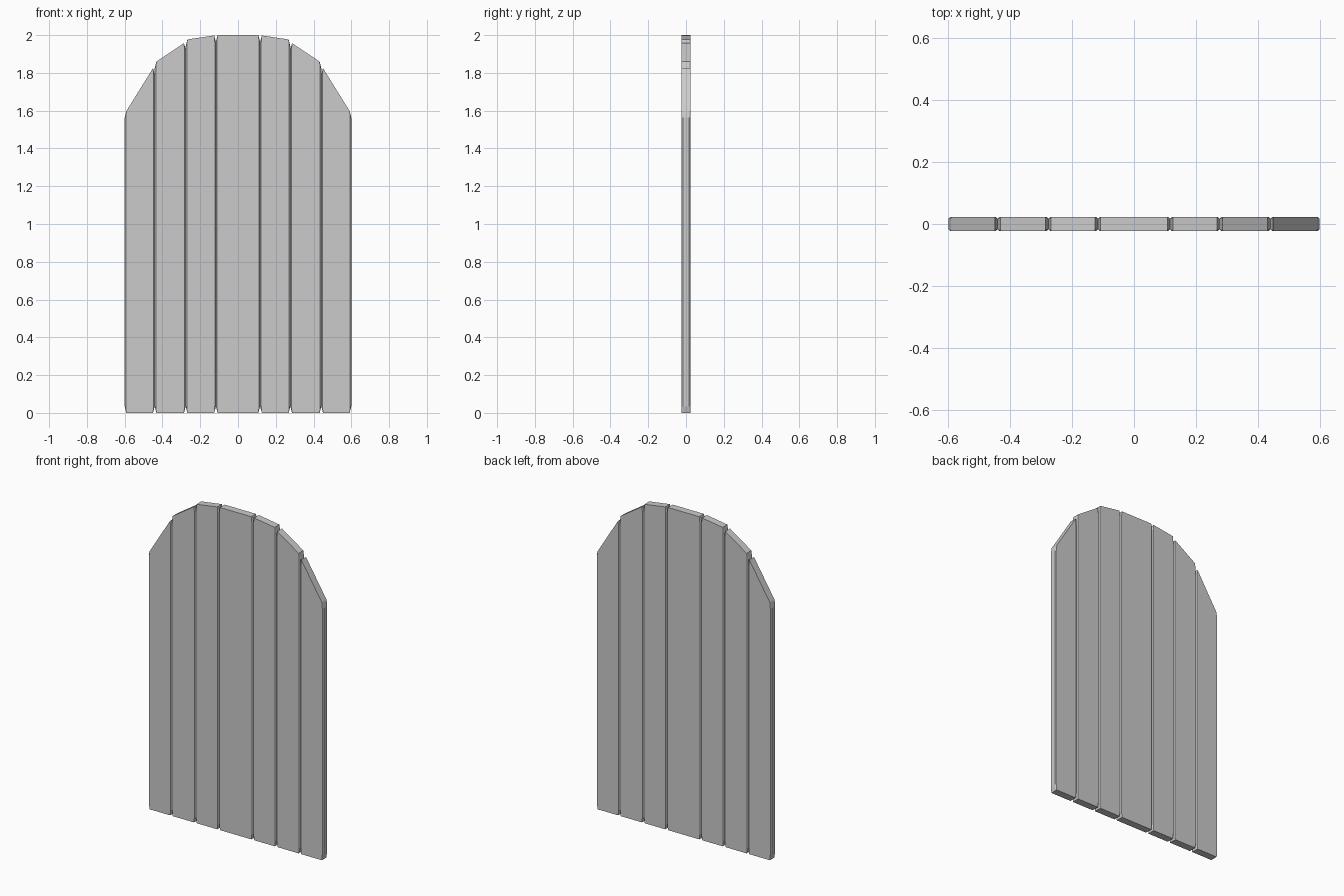
import bpy, bmesh

if "Cube" in bpy.data.objects:
    bpy.data.objects.remove(bpy.data.objects["Cube"])

HALF = 0.023      # half thickness
FLAT = 0.017      # half thickness of the side edge between its chamfers
END = 0.009       # sideways cut at plank ends
DROP = 0.035      # length of the cut at plank ends
CHAMFER = 0.006   # chamfer along the long edges


def plank(name, x0, x1, z0, z1):
    """One vertical board; z0 and z1 are the top heights at its left and right."""
    def ring(y, inset):
        a, b = x0 + inset, x1 - inset
        pts = [(a, DROP), (x0 + END, 0), (x1 - END, 0), (b, DROP),
               (b, z1 - DROP), (x1 - END, z1), (x0 + END, z0), (a, z0 - DROP)]
        return [bm.verts.new((x, y, z)) for x, z in pts]

    bm = bmesh.new()
    rings = [ring(-HALF, CHAMFER), ring(-FLAT, 0), ring(FLAT, 0), ring(HALF, CHAMFER)]
    for r, s in zip(rings, rings[1:]):
        for i in range(8):
            j = (i + 1) % 8
            bm.faces.new((r[i], r[j], s[j], s[i]))
    bm.faces.new(rings[0])
    bm.faces.new(rings[-1][::-1])
    bmesh.ops.recalc_face_normals(bm, faces=bm.faces)
    mesh = bpy.data.meshes.new(name)
    bm.to_mesh(mesh)
    bm.free()
    bpy.context.collection.objects.link(bpy.data.objects.new(name, mesh))


# Centre board
plank("plank_centre", -0.117, 0.117, 2.0, 2.0)

# Side boards, mirrored: inner x, outer x, inner top, outer top
boards = [("inner", 0.117, 0.277, 1.998, 1.977),
          ("middle", 0.277, 0.441, 1.957, 1.86),
          ("outer", 0.441, 0.6, 1.825, 1.598)]
for part, xa, xb, za, zb in boards:
    plank(f"plank_{part}_right", xa, xb, za, zb)
    plank(f"plank_{part}_left", -xb, -xa, zb, za)
